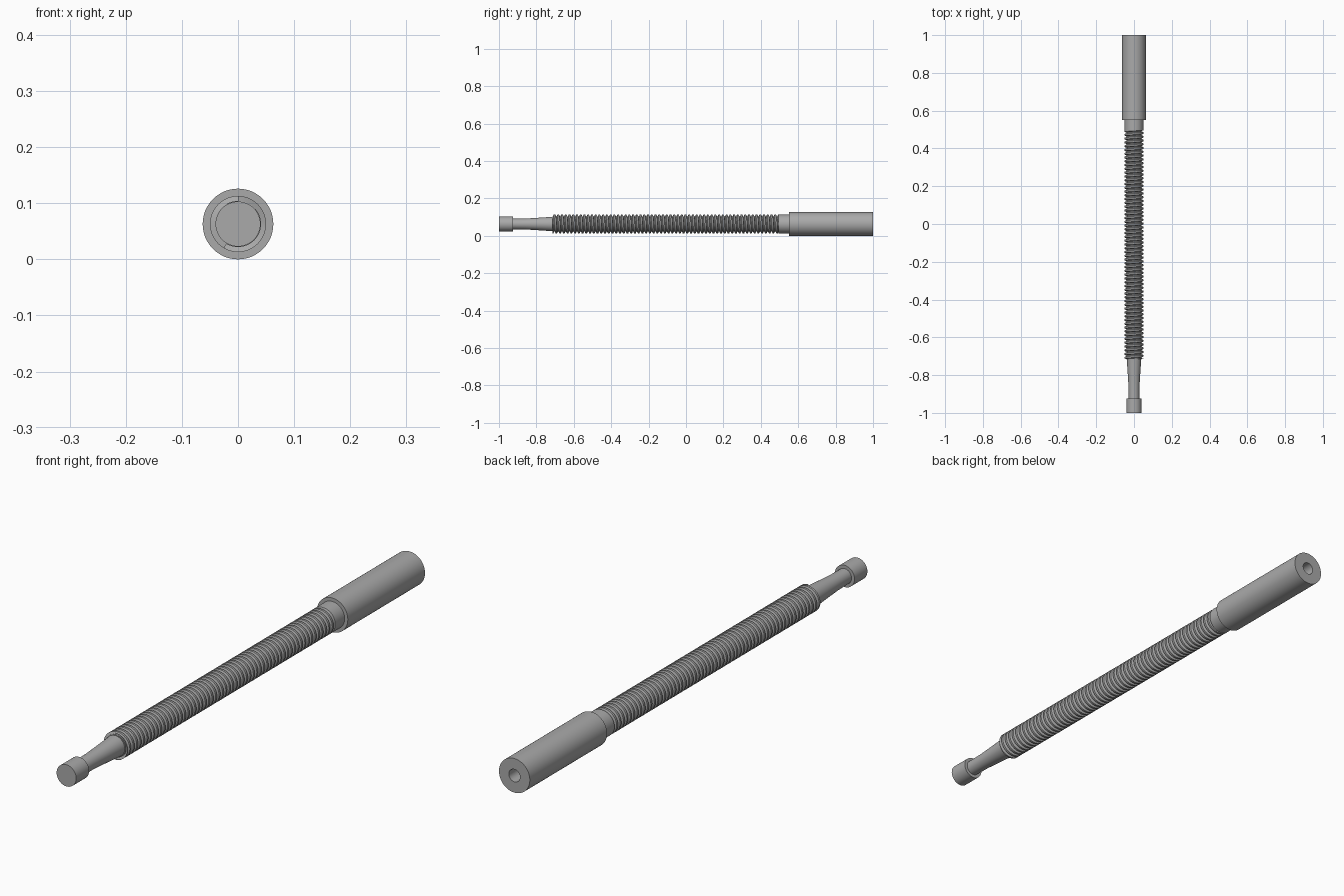
import bpy, bmesh, math

cube = bpy.data.objects.get("Cube")
if cube:
    bpy.data.objects.remove(cube, do_unlink=True)

AXIS_Z = 0.063
SIDES = 48

steel = bpy.data.materials.new("grey_steel")
steel.use_nodes = True
GREY = (0.4, 0.4, 0.4, 1)
steel.diffuse_color = GREY
steel.node_tree.nodes["Principled BSDF"].inputs["Base Color"].default_value = GREY


def ring_point(radius, y, step):
    a = 2 * math.pi * step / SIDES
    return (radius * math.sin(a), y, AXIS_Z + radius * math.cos(a))


def finish(bm, name, angle):
    bmesh.ops.remove_doubles(bm, verts=bm.verts, dist=0.00001)
    bmesh.ops.recalc_face_normals(bm, faces=bm.faces)
    mesh = bpy.data.meshes.new(name)
    bm.to_mesh(mesh)
    bm.free()
    mesh.materials.append(steel)
    obj = bpy.data.objects.new(name, mesh)
    bpy.context.collection.objects.link(obj)
    bpy.ops.object.select_all(action="DESELECT")
    obj.select_set(True)
    bpy.context.view_layer.objects.active = obj
    bpy.ops.object.shade_smooth_by_angle(angle=math.radians(angle))


def lathe(name, profile):
    """Revolve (radius, y) points about the long axis and cap both ends."""
    bm = bmesh.new()
    rings = [[bm.verts.new(ring_point(r, y, s)) for s in range(SIDES)] for r, y in profile]
    for a, b in zip(rings, rings[1:]):
        for s in range(SIDES):
            t = (s + 1) % SIDES
            bm.faces.new((a[s], a[t], b[t], b[s]))
    bm.faces.new(rings[0])
    bm.faces.new(rings[-1])
    finish(bm, name, 30)


def thread(name, start, end, pitch, section):
    """Helical surface; section lists (fraction of pitch, radius)."""
    bm = bmesh.new()
    n = len(section)
    turns = round((end - start) / pitch) + 2
    rows = []
    for k in range(turns * n):
        frac, radius = section[k % n]
        row = []
        for s in range(SIDES):
            y = start + pitch * (k // n - 1 + frac + s / SIDES)
            row.append(bm.verts.new(ring_point(radius, min(max(y, start), end), s)))
        rows.append(row)
    for k in range(len(rows) - 1):
        for s in range(SIDES):
            if s < SIDES - 1:
                quad = (rows[k][s], rows[k][s + 1], rows[k + 1][s + 1], rows[k + 1][s])
            elif k + n + 1 < len(rows):
                quad = (rows[k][s], rows[k + n][0], rows[k + n + 1][0], rows[k + 1][s])
            else:
                continue
            # Drop the faces squashed flat against either end
            ys = [v.co.y for v in quad]
            if max(ys) - min(ys) > 0.00001:
                bm.faces.new(quad)
    finish(bm, name, 35)


# Handle with a blind bore in its back end
lathe("handle", [(0.05, 0.55), (0.063, 0.55), (0.063, 1.0), (0.023, 1.0), (0.023, 0.7)])

# Plain collar between handle and thread
lathe("collar", [(0.05, 0.495), (0.05, 0.555)])

# Threaded rod on a solid core
lathe("thread_core", [(0.041, -0.715), (0.041, 0.5)])
thread("screw_thread", -0.715, 0.495, 0.02,
       [(0.0, 0.041), (0.2, 0.041), (0.4, 0.05), (0.8, 0.05)])

# Tapered neck and round tip
lathe("neck", [(0.039, -0.71), (0.036, -0.75), (0.032, -0.81), (0.029, -0.86), (0.028, -0.93)])
lathe("tip", [(0.04, -0.925), (0.04, -1.0)])
